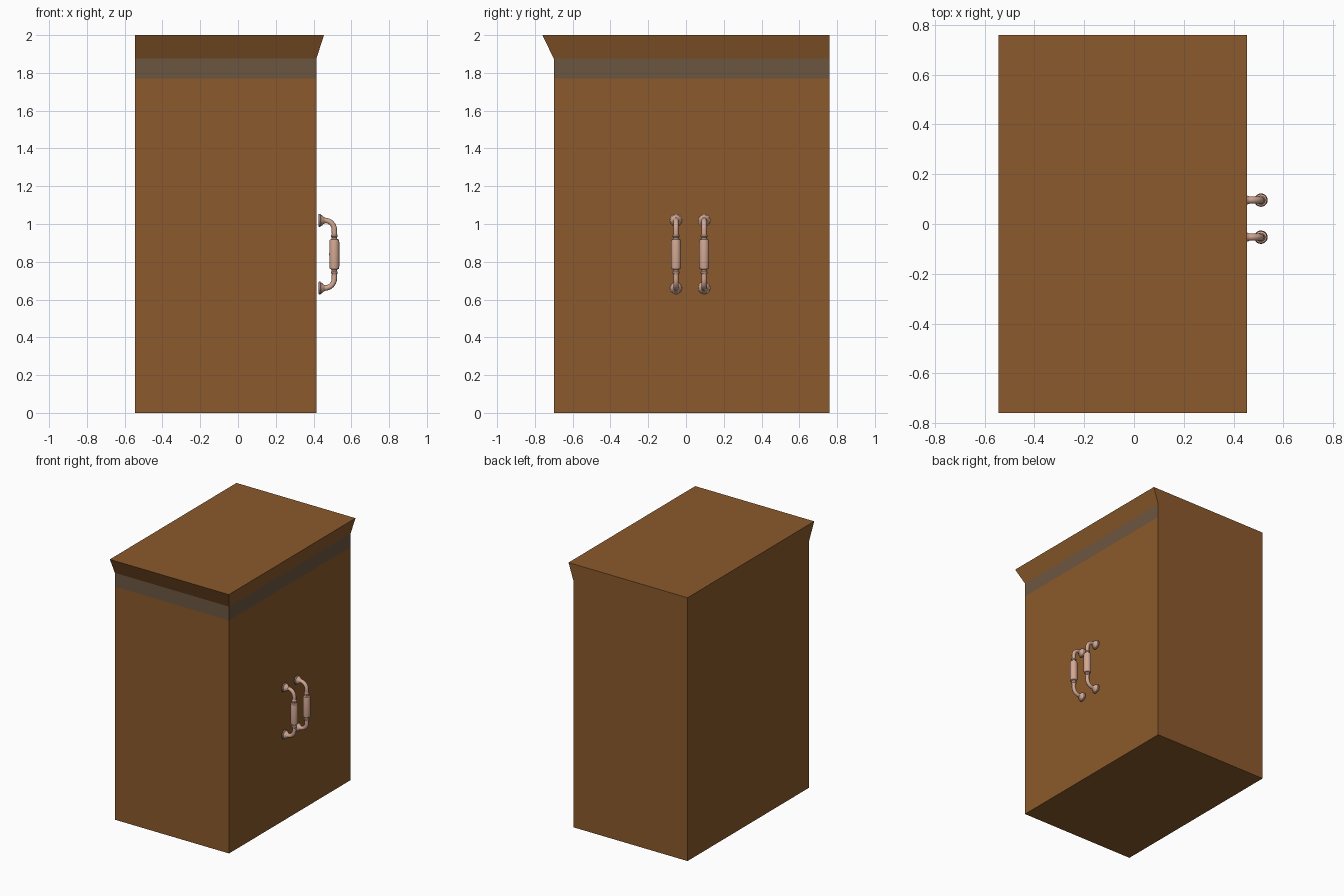
import bpy, bmesh, math
from mathutils import Vector

if "Cube" in bpy.data.objects:
    bpy.data.objects.remove(bpy.data.objects["Cube"])


def material(name, rgb):
    m = bpy.data.materials.new(name)
    m.diffuse_color = (*rgb, 1)
    m.use_nodes = True
    m.node_tree.nodes["Principled BSDF"].inputs["Base Color"].default_value = m.diffuse_color
    return m


WOOD = material("brown wood", (0.258, 0.102, 0.025))
BAND = material("grey brown band", (0.152, 0.093, 0.052))
COPPER = material("pale copper", (0.65, 0.39, 0.29))


def finish(bm, name, mats, smooth=False):
    bmesh.ops.recalc_face_normals(bm, faces=bm.faces)
    mesh = bpy.data.meshes.new(name)
    bm.to_mesh(mesh)
    bm.free()
    ob = bpy.data.objects.new(name, mesh)
    bpy.context.collection.objects.link(ob)
    for m in mats:
        mesh.materials.append(m)
    if smooth:
        bpy.ops.object.select_all(action='DESELECT')
        ob.select_set(True)
        bpy.context.view_layer.objects.active = ob
        bpy.ops.object.shade_smooth_by_angle(angle=math.radians(40))
    return ob


def skin(bm, rings):
    """Join rings of points into a closed skin with capped ends."""
    vs = [[bm.verts.new(p) for p in r] for r in rings]
    n = len(vs[0])
    for a, b in zip(vs, vs[1:]):
        for i in range(n):
            j = (i + 1) % n
            bm.faces.new((a[i], a[j], b[j], b[i]))
    bm.faces.new(vs[0][::-1])
    bm.faces.new(vs[-1])


def ring(c, direction, r, n=20):
    """Circle about c; every path lies in the xz plane, so y is one side."""
    d = Vector(direction).normalized()
    u = Vector((0, 1, 0))
    v = d.cross(u)
    return [Vector(c) + r * (math.cos(t) * u + math.sin(t) * v)
            for t in (2 * math.pi * i / n for i in range(n))]


# Cabinet: box with a cornice flaring out to the door side and the near end
bm = bmesh.new()
sections = [(0, 0.415, -0.70), (1.77, 0.415, -0.70), (1.875, 0.415, -0.70), (2, 0.455, -0.76)]
skin(bm, [[(-0.545, y, z), (x, y, z), (x, 0.76, z), (-0.545, 0.76, z)] for z, x, y in sections])
bm.normal_update()
for f in bm.faces:
    # painted frieze under the cornice, on the two moulded sides only
    if 1.77 < f.calc_center_median().z < 1.875 and (f.normal.x > 0.9 or f.normal.y < -0.9):
        f.material_index = 1
finish(bm, "cabinet_body", [WOOD, BAND])

# Pull handles: turned grip, bent arms and round mounting plates
MID, BAR_X, HALF, BEND = 0.84, 0.51, 0.179, 0.05
GRIP = [(0.112, 0.013), (0.105, 0.014), (0.101, 0.018), (0.093, 0.018), (0.089, 0.014),
        (0.081, 0.015), (0.077, 0.024), (0.066, 0.026), (0, 0.027)]
PLATE = [(0.425, 0.026), (0.428, 0.034), (0.436, 0.034), (0.439, 0.029),
         (0.446, 0.027), (0.452, 0.019), (0.464, 0.0145)]

for side, y in (("near", -0.053), ("far", 0.096)):
    bm = bmesh.new()
    profile = GRIP + [(-h, r) for h, r in GRIP[-2::-1]]
    skin(bm, [ring((BAR_X, y, MID + h), (0, 0, -1), r) for h, r in profile])
    finish(bm, side + "_handle_grip", [COPPER], True)
    for end, s in (("upper", 1), ("lower", -1)):
        zc = MID + s * HALF
        bm = bmesh.new()
        rings = [ring((0.44, y, zc), (1, 0, 0), 0.014)]
        for k in range(9):
            a = math.pi / 2 * k / 8
            c = (BAR_X - BEND + BEND * math.sin(a), y, zc - s * BEND * (1 - math.cos(a)))
            rings.append(ring(c, (math.cos(a), 0, -s * math.sin(a)), 0.014))
        rings.append(ring((BAR_X, y, MID + s * 0.10), (0, 0, -s), 0.0135))
        skin(bm, rings)
        finish(bm, f"{side}_handle_{end}_arm", [COPPER], True)
        bm = bmesh.new()
        skin(bm, [ring((x, y, zc), (1, 0, 0), r) for x, r in PLATE])
        finish(bm, f"{side}_handle_{end}_plate", [COPPER], True)
